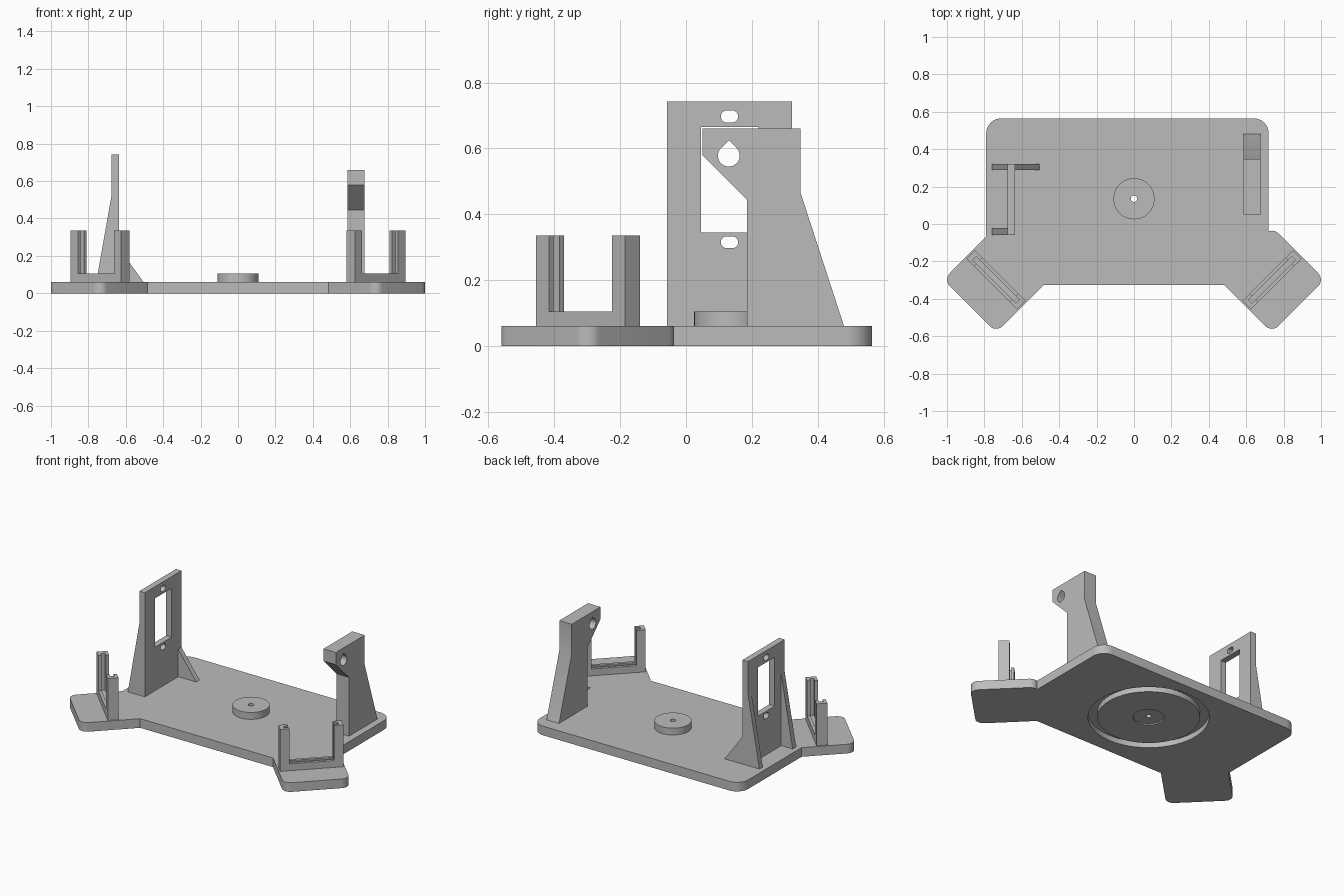
import bpy, bmesh
from math import pi, cos, sin
from mathutils import Vector, Matrix

cube = bpy.data.objects.get("Cube")
if cube:
    bpy.data.objects.remove(cube, do_unlink=True)

grey = bpy.data.materials.new("plain grey")
grey.use_nodes = True
grey.diffuse_color = (0.5, 0.5, 0.5, 1)
grey.node_tree.nodes["Principled BSDF"].inputs["Base Color"].default_value = (0.5, 0.5, 0.5, 1)

# which outline coordinates (a, b) and extrusion c become x, y, z
AXES = {"z": lambda a, b, c: (a, b, c),
        "y": lambda a, b, c: (a, c, b),
        "x": lambda a, b, c: (c, a, b)}


def prism(name, outline, low, high, axis="z"):
    """Extrude a closed outline along an axis."""
    bm = bmesh.new()
    place = AXES[axis]
    face = bm.faces.new([bm.verts.new(place(a, b, low)) for a, b in outline])
    top = bmesh.ops.extrude_face_region(bm, geom=[face])["geom"]
    shift = Vector(place(0, 0, high - low))
    bmesh.ops.translate(bm, vec=shift, verts=[v for v in top if isinstance(v, bmesh.types.BMVert)])
    bmesh.ops.recalc_face_normals(bm, faces=bm.faces)
    mesh = bpy.data.meshes.new(name)
    bm.to_mesh(mesh)
    bm.free()
    mesh.materials.append(grey)
    obj = bpy.data.objects.new(name, mesh)
    bpy.context.collection.objects.link(obj)
    return obj


def rect(a0, a1, b0, b1):
    return [(a0, b0), (a1, b0), (a1, b1), (a0, b1)]


def circle(a, b, r, n=48):
    return [(a + r * cos(2 * pi * i / n), b + r * sin(2 * pi * i / n)) for i in range(n)]


def rounded(a0, a1, b0, b1, r, n=8):
    pts = []
    centres = [(a1 - r, b1 - r), (a0 + r, b1 - r), (a0 + r, b0 + r), (a1 - r, b0 + r)]
    for k, (a, b) in enumerate(centres):
        for i in range(n + 1):
            t = pi / 2 * (k + i / n)
            pts.append((a + r * cos(t), b + r * sin(t)))
    return pts


def combine(obj, tool, operation="DIFFERENCE"):
    """Apply a boolean and discard the tool."""
    mod = obj.modifiers.new("cut", "BOOLEAN")
    mod.operation, mod.solver, mod.object = operation, "EXACT", tool
    bpy.context.view_layer.objects.active = obj
    bpy.ops.object.modifier_apply(modifier=mod.name)
    bpy.data.objects.remove(tool, do_unlink=True)


def smooth(obj):
    bpy.ops.object.select_all(action="DESELECT")
    obj.select_set(True)
    bpy.context.view_layer.objects.active = obj
    bpy.ops.object.shade_smooth_by_angle(angle=pi / 6)


T = 0.06             # plate thickness
HUB_Y = 0.135        # hub centre
ARM = (0.737, -0.298)  # arm pad centre


def arm_place(side):
    return Matrix.Translation((side * ARM[0], ARM[1], 0)) @ Matrix.Rotation(side * pi / 4, 4, "Z")


# base plate: rounded back corners, square front corners hidden by the arm pads
back = rounded(-0.79, 0.72, -0.325, 0.565, 0.08)
plate = prism("base_plate", back[:18] + [(-0.79, -0.325), (0.72, -0.325)], 0, T)
for side in (-1, 1):
    pad = prism("arm_pad", rounded(-0.2, 0.2, -0.2, 0.2, 0.05), 0, T)
    pad.data.transform(arm_place(side))
    combine(plate, pad, "UNION")

# central hub with through hole
combine(plate, prism("hub", circle(0, HUB_Y, 0.11), 0.03, 0.105), "UNION")
combine(plate, prism("hole", circle(0, HUB_Y, 0.017, 24), -0.1, 0.2))

# ring groove and shallow hub recess underneath
groove = prism("groove", circle(0, HUB_Y, 0.36, 96), -0.05, 0.035)
combine(groove, prism("core", circle(0, HUB_Y, 0.305, 96), -0.1, 0.1))
combine(plate, groove)
combine(plate, prism("recess", circle(0, HUB_Y, 0.092), -0.05, 0.008))
smooth(plate)

# slotted holder on each arm: U shape with a groove down both posts and along the sill
for side, label in ((-1, "right"), (1, "left")):
    L, P, W, TOP, SILL = 0.191, 0.135, 0.032, 0.335, 0.105
    shape = [(-L, T), (L, T), (L, TOP), (P, TOP), (P, SILL), (-P, SILL), (-P, TOP), (-L, TOP)]
    holder = prism(label + "_holder", shape, -W, W, "y")
    combine(holder, prism("slot", rect(-0.163, 0.163, 0.095, 0.5), -0.013, 0.013, "y"))
    holder.data.transform(arm_place(side))

# windowed bracket panel with two screw slots
panel = prism("bracket_panel", rect(-0.058, 0.322, T, 0.742), -0.675, -0.635, "x")
combine(panel, prism("window", rect(0.045, 0.22, 0.345, 0.665), -0.8, -0.5, "x"))
for z in (0.315, 0.697):
    combine(panel, prism("slot", rounded(0.106, 0.158, z - 0.018, z + 0.018, 0.017), -0.8, -0.5, "x"))
smooth(panel)

# bracket ribs and gusset
outer = [(-0.758, T), (-0.675, T), (-0.675, 0.53)]
prism("front_rib", outer, -0.058, -0.022, "y")
prism("back_rib", outer, 0.288, 0.322, "y")
prism("back_gusset", [(-0.635, T), (-0.505, T), (-0.635, 0.24)], 0.288, 0.322, "y")

# pivot post with overhanging head and teardrop hole
profile = [(0.185, T), (0.48, T), (0.348, 0.465), (0.348, 0.66),
           (0.05, 0.66), (0.05, 0.58), (0.185, 0.445)]
post = prism("pivot_post", profile, 0.585, 0.675, "x")
arc = [(0.13 + 0.033 * cos(t), 0.578 + 0.033 * sin(t))
       for t in (pi * (0.75 + 1.5 * i / 30) for i in range(31))]
combine(post, prism("teardrop", arc + [(0.13, 0.625)], 0.5, 0.8, "x"))
smooth(post)
